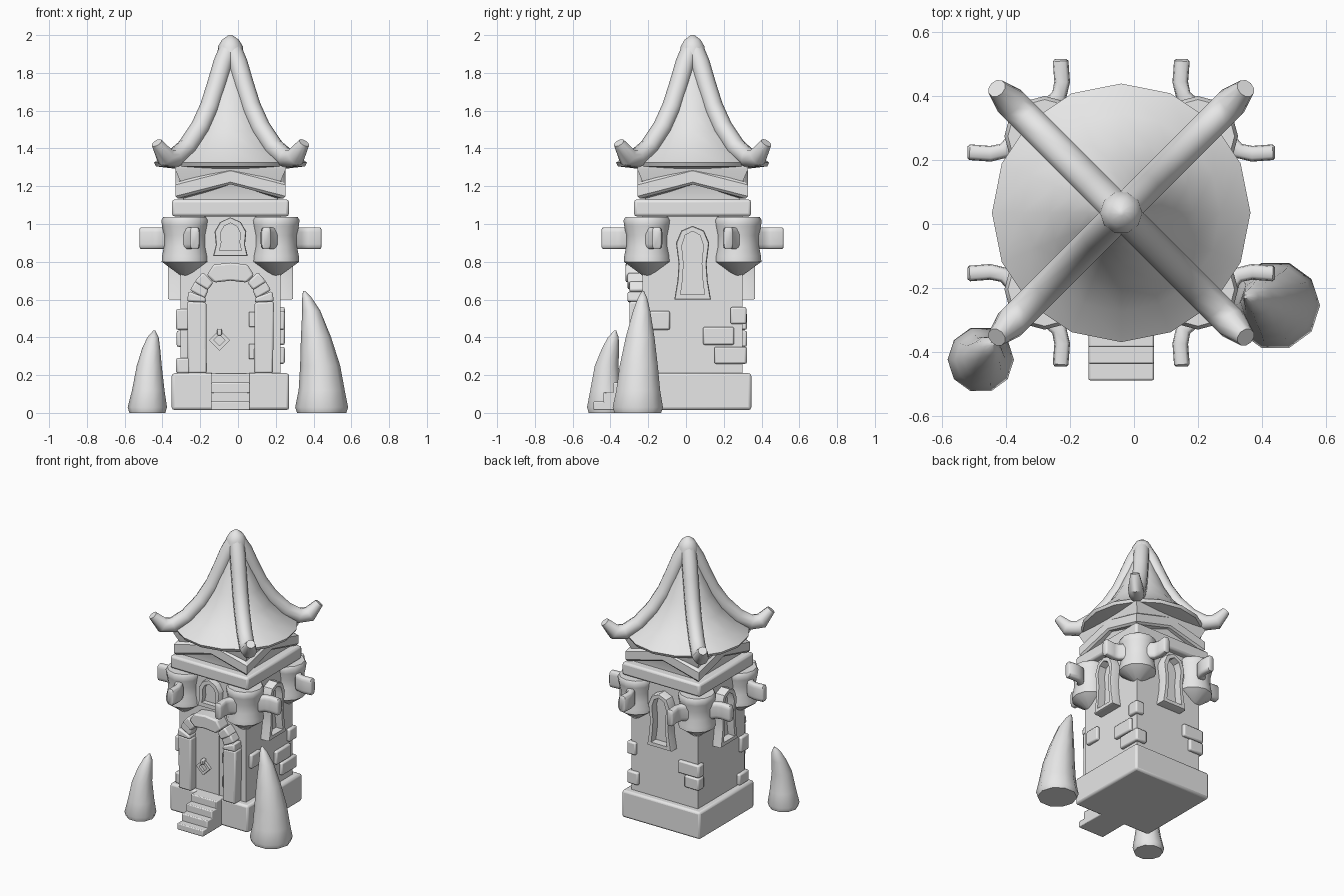
import bpy, bmesh, math
from mathutils import Vector, Matrix

if "Cube" in bpy.data.objects:
    bpy.data.objects.remove(bpy.data.objects["Cube"])

CENTRE = Vector((-0.04, 0.035, 0))   # tower axis
stone = bpy.data.materials.new("grey_stone")
stone.diffuse_color = (0.8, 0.8, 0.8, 1)
stone.use_nodes = True
stone.node_tree.nodes["Principled BSDF"].inputs["Base Color"].default_value = stone.diffuse_color


def finish(name, verts, faces, bevel=0.0, angle=35, side=0, offset=CENTRE):
    """Mesh object from points, turned to a tower side (0 front, 1 right, 2 back, 3 left)."""
    rot = Matrix.Rotation(side * math.pi / 2, 3, 'Z')
    me = bpy.data.meshes.new(name)
    me.from_pydata([rot @ Vector(v) + offset for v in verts], [], faces)
    bm = bmesh.new()
    bm.from_mesh(me)
    bmesh.ops.recalc_face_normals(bm, faces=bm.faces)
    bm.to_mesh(me)
    bm.free()
    me.materials.append(stone)
    ob = bpy.data.objects.new(name, me)
    bpy.context.collection.objects.link(ob)
    if bevel:
        m = ob.modifiers.new("bevel", 'BEVEL')
        m.width, m.segments, m.limit_method = bevel, 2, 'ANGLE'
    bpy.ops.object.select_all(action='DESELECT')
    ob.select_set(True)
    bpy.context.view_layer.objects.active = ob
    bpy.ops.object.shade_smooth_by_angle(angle=math.radians(angle))
    return ob


def loft(name, rings, closed=False, **kw):
    """Skin equal-sized rings of points, capping both ends unless closed."""
    n, m = len(rings[0]), len(rings)
    faces = []
    for i in range(m if closed else m - 1):
        a, b = i * n, (i + 1) % m * n
        faces += [(a + j, a + (j + 1) % n, b + (j + 1) % n, b + j) for j in range(n)]
    if not closed:
        faces += [tuple(range(n)), tuple(range((m - 1) * n, m * n))]
    return finish(name, [p for r in rings for p in r], faces, **kw)


def square(h, z):
    return [(-h, -h, z), (h, -h, z), (h, h, z), (-h, h, z)]


def circle(x, y, z, r, n):
    return [(x + r * math.cos(2 * math.pi * i / n), y + r * math.sin(2 * math.pi * i / n), z)
            for i in range(n)]


def prism(name, outline, d0, d1, **kw):
    """Outline in (across, height) standing out of a wall from depth d0 to d1."""
    return loft(name, [[(u, -d, z) for u, z in outline] for d in (d0, d1)], **kw)


def box(name, u0, u1, z0, z1, d0, d1, **kw):
    return prism(name, [(u0, z0), (u1, z0), (u1, z1), (u0, z1)], d0, d1, **kw)


def mirrored(half):
    return half + [(-u, z) for u, z in reversed(half) if u > 0]


def sweep(name, path, widths, heights, n=10, power=1.0, **kw):
    """Tube along a path; power below 1 squares the section."""
    pts = [Vector(p) for p in path]
    rings = []
    for i, p in enumerate(pts):
        t = (pts[min(i + 1, len(pts) - 1)] - pts[max(i - 1, 0)]).normalized()
        s = Vector((t.y, -t.x, 0)).normalized()
        up = s.cross(t)
        ring = []
        for j in range(n):
            a = 2 * math.pi * (j + 0.5) / n
            c, q = math.cos(a), math.sin(a)
            c, q = (math.copysign(abs(v) ** power, v) for v in (c, q))
            ring.append(p + s * c * widths[i] + up * q * heights[i])
        rings.append(ring)
    return loft(name, rings, **kw)


# plinth, walls and cornice
loft("plinth", [square(0.311, 0.015), square(0.311, 0.21)], bevel=0.015)
loft("walls", [square(0.265, 0.2), square(0.265, 1.06)])
loft("cornice", [square(0.31, 1.04), square(0.31, 1.13)], bevel=0.015)
loft("upper_wall", [square(0.25, 1.12), square(0.255, 1.2), square(0.293, 1.29), square(0.293, 1.31)])

# peaked beam running round the top of the tower
rings = []
for k in range(4):
    rot = Matrix.Rotation(k * math.pi / 2, 3, 'Z')
    for u, z in ((-1, 1.135), (0, 1.21)):
        rings.append([rot @ Vector((u * h, -h, z + dz)) for h, dz in
                      ((0.23, 0), (0.28, 0), (0.292, 0.012), (0.292, 0.072), (0.275, 0.088), (0.23, 0.095))])
loft("peaked_beam", rings, closed=True, angle=30)

# roof: curved cone with a hollow underside
N = 16
profile = [(0.02, 1.95), (0.06, 1.85), (0.105, 1.73), (0.16, 1.6), (0.225, 1.49), (0.31, 1.395),
           (0.405, 1.325), (0.395, 1.305), (0.27, 1.29)]
loft("roof", [circle(0, 0, z, r, N) for r, z in profile], angle=40)

# four roof ridges with upturned ends
ridge = [(0.0, 1.95), (0.04, 1.85), (0.072, 1.74), (0.11, 1.62), (0.16, 1.51), (0.23, 1.405),
         (0.295, 1.35), (0.345, 1.355), (0.39, 1.43)]
rw = [0.05, 0.052, 0.052, 0.052, 0.052, 0.052, 0.052, 0.052, 0.03]
for k in range(4):
    sweep("roof_ridge", [(d, -d, z) for d, z in ridge], rw, rw, angle=50, side=k)
loft("roof_tip", [circle(0, 0, z, r, 10) for r, z in
                  ((0.07, 1.88), (0.066, 1.94), (0.045, 1.975), (0.01, 2.0))], angle=60)

# corner turrets, each with two bent pegs
turret = [(0.015, 0.72), (0.11, 0.79), (0.124, 0.80), (0.122, 0.83), (0.112, 0.88), (0.112, 0.94),
          (0.122, 0.99), (0.126, 1.02), (0.115, 1.038)]
for k in range(4):
    loft("corner_turret", [circle(0.24, -0.24, z, r, 12) for r, z in turret], angle=40, side=k)
    peg = [(0.27, 0.27), (0.33, 0.235), (0.365, 0.195), (0.41, 0.185), (0.475, 0.19), (0.482, 0.19)]
    w = [0.025, 0.025, 0.025, 0.025, 0.025, 0.018]
    h = [0.058, 0.058, 0.058, 0.058, 0.058, 0.048]
    for flip in (False, True):
        path = [(b, -a, 0.925) if flip else (a, -b, 0.925) for a, b in peg]
        sweep("turret_peg", path, w, h, n=12, power=0.45, angle=50, side=k)


# windows: flared pointed frames around a recessed pane
def window(name, half, inset, depth, side):
    outer = mirrored(half)
    zs = [z for _, z in half]
    zc, hz = (min(zs) + max(zs)) / 2, (max(zs) - min(zs)) / 2
    inner = [(u * (1 - inset / 0.08), zc + (z - zc) * (1 - inset / hz)) for u, z in outer]
    loft(name + "_frame", [[(u, -d, z) for u, z in o] for o, d in
                           ((outer, 0.25), (outer, depth - 0.008),
                            ([(u * 0.95, zc + (z - zc) * 0.98) for u, z in outer], depth),
                            (inner, depth), (inner, 0.25))], closed=True, side=side)
    prism(name + "_pane", inner, 0.25, 0.275, side=side)


tall = [(0.097, 0.60), (0.08, 0.70), (0.074, 0.79), (0.088, 0.90), (0.06, 0.965), (0, 0.99)]
small = [(0.092, 0.83), (0.077, 0.89), (0.084, 0.96), (0.055, 1.01), (0, 1.035)]
for k in (1, 2, 3):
    window("tall_window", tall, 0.028, 0.33, k)
window("small_window", small, 0.03, 0.31, 0)

# door, its planks and arch stones
prism("door", mirrored([(0.14, 0.2), (0.14, 0.62), (0.1, 0.7), (0, 0.72)]), 0.25, 0.275)
box("door_edge", 0.055, 0.06, 0.21, 0.7, 0.27, 0.279)
for s in (-1, 1):
    def stone_block(name, pts, depth):
        prism(name, [(s * u, z) for u, z in pts], 0.24, depth, bevel=0.01)
    stone_block("door_pillar", [(0.125, 0.21), (0.225, 0.21), (0.23, 0.59), (0.128, 0.585)], 0.335)
    stone_block("arch_stone", [(0.128, 0.585), (0.23, 0.59), (0.222, 0.645), (0.132, 0.61)], 0.345)
    stone_block("arch_stone", [(0.135, 0.605), (0.215, 0.65), (0.185, 0.70), (0.115, 0.655)], 0.335)
    stone_block("arch_stone", [(0.12, 0.65), (0.19, 0.695), (0.145, 0.745), (0.09, 0.69)], 0.345)
prism("keystone", mirrored([(0.085, 0.69), (0.125, 0.73), (0.09, 0.785), (0, 0.795)])
      + [(0, 0.70)], 0.24, 0.355, bevel=0.01)
for u, z in ((0.115, 0.495), (0.115, 0.325)):
    box("door_hinge", u - 0.018, u + 0.02, z - 0.04, z + 0.04, 0.26, 0.295, bevel=0.006)

# diamond knocker
dia = [(0, -1), (1, 0), (0, 1), (-1, 0)]
loft("knocker_ring", [[(-0.058 + a * r, -d, 0.385 + b * r) for a, b in dia] for r, d in
                      ((0.055, 0.27), (0.055, 0.295), (0.03, 0.295), (0.03, 0.27))], closed=True)
box("knocker_bolt", -0.07, -0.046, 0.41, 0.445, 0.27, 0.31, bevel=0.006)

# front steps
for i in range(4):
    box("step", -0.103, 0.103, 0.015, 0.06 + 0.05 * i, 0.28, 0.525 - 0.052 * i, bevel=0.006)

# loose bricks: side, across from, across to, bottom, top
bricks = [(1, -0.23, -0.12, 0.44, 0.54), (1, 0.055, 0.22, 0.36, 0.455), (1, 0.115, 0.285, 0.26, 0.35),
          (1, 0.2, 0.285, 0.47, 0.56), (2, 0.12, 0.285, 0.44, 0.53), (2, 0.17, 0.285, 0.35, 0.435),
          (2, -0.285, -0.2, 0.26, 0.35), (3, 0.18, 0.285, 0.21, 0.29), (3, -0.285, -0.22, 0.44, 0.53),
          (3, 0.2, 0.285, 0.44, 0.55), (0, -0.285, -0.2, 0.21, 0.29)]
for k, u0, u1, z0, z1 in bricks:
    box("brick", u0, u1, z0, z1, 0.22, 0.288, bevel=0.01, side=k)

# two curved horns in front: x, y, z, radius
horns = [[(-0.48, -0.425, 0, 0.095), (-0.48, -0.425, 0.03, 0.104), (-0.475, -0.425, 0.12, 0.086),
          (-0.47, -0.42, 0.25, 0.066), (-0.46, -0.40, 0.34, 0.048), (-0.45, -0.385, 0.40, 0.03),
          (-0.443, -0.375, 0.435, 0.006)],
         [(0.443, -0.255, 0, 0.13), (0.443, -0.255, 0.03, 0.14), (0.443, -0.253, 0.12, 0.122),
          (0.435, -0.25, 0.25, 0.106), (0.413, -0.243, 0.40, 0.08), (0.388, -0.235, 0.54, 0.048),
          (0.365, -0.23, 0.61, 0.025), (0.35, -0.228, 0.645, 0.006)]]
for horn in horns:
    loft("horn", [circle(x, y, z, r, 10) for x, y, z, r in horn], angle=50, offset=Vector())
